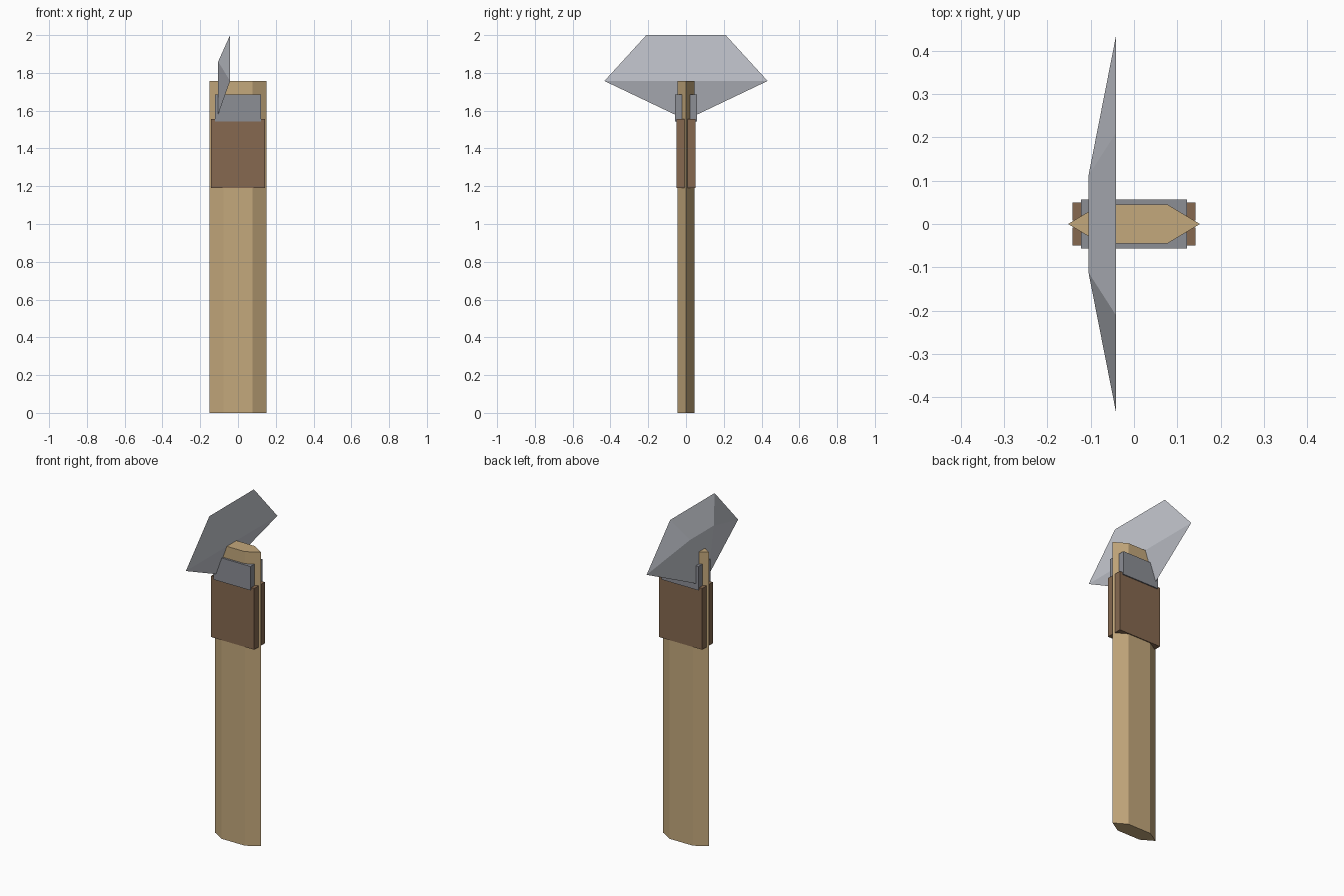
import bpy

if "Cube" in bpy.data.objects:
    bpy.data.objects.remove(bpy.data.objects["Cube"])


def material(name, rgb):
    """Flat colour from 0-255 sRGB, stored as linear."""
    lin = [((c / 255 + 0.055) / 1.055) ** 2.4 for c in rgb]
    m = bpy.data.materials.new(name)
    m.diffuse_color = (*lin, 1)
    m.use_nodes = True
    m.node_tree.nodes["Principled BSDF"].inputs["Base Color"].default_value = m.diffuse_color
    return m


def mesh_object(name, verts, faces, mat):
    me = bpy.data.meshes.new(name)
    me.from_pydata(verts, [], faces)
    me.materials.append(mat)
    ob = bpy.data.objects.new(name, me)
    bpy.context.collection.objects.link(ob)
    return ob


def prism(name, outline, z0, z1, mat):
    """Extrude a counter-clockwise xy outline from z0 to z1."""
    n = len(outline)
    verts = [(x, y, z) for z in (z0, z1) for x, y in outline]
    faces = [(i, (i + 1) % n, (i + 1) % n + n, i + n) for i in range(n)]
    faces += [tuple(reversed(range(n))), tuple(range(n, 2 * n))]
    return mesh_object(name, verts, faces, mat)


wood = material("tan wood", (196, 168, 124))
leather = material("brown leather", (134, 105, 80))
steel = material("light steel", (198, 201, 209))
iron = material("dark iron", (140, 142, 149))

# Handle: pointed hexagonal bar
prism("handle", [(-0.152, 0), (-0.077, -0.045), (0.077, -0.045),
                 (0.152, 0), (0.077, 0.045), (-0.077, 0.045)], 0, 1.757, wood)

# Binding and bracket: a pair of plates each, one on either side of the handle
for name, hx, y0, y1, z0, z1, mat in (
        ("binding", 0.142, 0.008, 0.05, 1.19, 1.556, leather),
        ("bracket", 0.122, 0.02, 0.057, 1.542, 1.685, iron)):
    for side, a, b in (("front", -y1, -y0), ("back", y0, y1)):
        prism(f"{side}_{name}_plate",
              [(-hx, a), (hx, a), (hx, b), (-hx, b)], z0, z1, mat)

# Blade: flat upper face, bevelled outer face, tapering down to the handle
rows = ((-0.042, 0.21, 2.0), (-0.042, 0.432, 1.757),
        (-0.105, 0.06, 1.58), (-0.105, 0.112, 1.86))
verts = [(x, s * y, z) for x, y, z in rows for s in (-1, 1)]
faces = [(0, 2, 3, 1), (2, 4, 5, 3), (4, 6, 7, 5), (6, 0, 1, 7),
         (0, 6, 2), (2, 6, 4), (1, 3, 7), (3, 5, 7)]
mesh_object("blade", verts, faces, steel)
